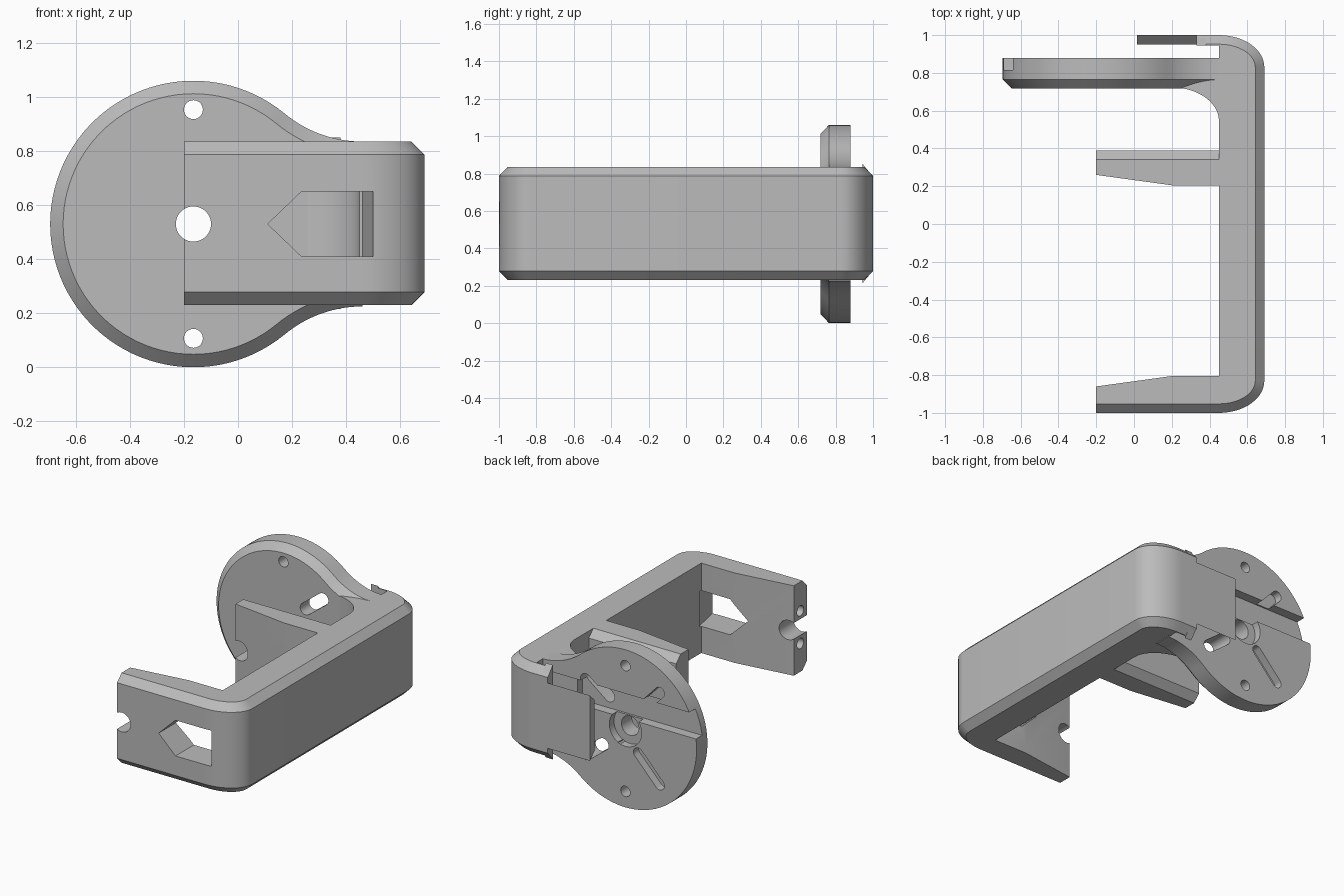
import bpy, bmesh
from math import cos, sin, pi, atan2, radians

if "Cube" in bpy.data.objects:
    bpy.data.objects.remove(bpy.data.objects["Cube"], do_unlink=True)

grey = bpy.data.materials.new("plain grey")
grey.use_nodes = True
grey.diffuse_color = (0.5, 0.5, 0.5, 1)
grey.node_tree.nodes["Principled BSDF"].inputs["Base Color"].default_value = (0.5, 0.5, 0.5, 1)

MID = 0.53           # height of the centre line
AX = -0.165          # pivot axis position
LOW, HIGH = 0.23, 0.835
BEV = 0.048


def loft(name, rings):
    """Closed solid skinned over rings with equal point counts."""
    bm = bmesh.new()
    loops = [[bm.verts.new(p) for p in ring] for ring in rings]
    n = len(loops[0])
    for a, b in zip(loops, loops[1:]):
        for i in range(n):
            j = (i + 1) % n
            bm.faces.new((a[i], a[j], b[j], b[i]))
    bm.faces.new(loops[0])
    bm.faces.new(loops[-1])
    bmesh.ops.recalc_face_normals(bm, faces=bm.faces)
    me = bpy.data.meshes.new(name)
    bm.to_mesh(me)
    bm.free()
    me.materials.append(grey)
    ob = bpy.data.objects.new(name, me)
    bpy.context.collection.objects.link(ob)
    return ob


def along_y(name, outline, y0, y1):
    return loft(name, [[(x, y, z) for x, z in outline] for y in (y0, y1)])


def along_x(name, outline, x0, x1):
    return loft(name, [[(x, y, z) for y, z in outline] for x in (x0, x1)])


def arc(cx, cy, rx, ry, a0, a1, n):
    return [(cx + rx * cos(a0 + (a1 - a0) * i / n), cy + ry * sin(a0 + (a1 - a0) * i / n))
            for i in range(n + 1)]


def circle(cx, cy, r, n=40):
    return arc(cx, cy, r, r, 0, 2 * pi, n)[:-1]


def capsule(p, q, r):
    """Rounded slot outline from p to q."""
    a = atan2(q[1] - p[1], q[0] - p[0])
    return (arc(*q, r, r, a - pi / 2, a + pi / 2, 12)
            + arc(*p, r, r, a + pi / 2, a + 3 * pi / 2, 12))


def carve(target, cutters):
    for c in cutters:
        m = target.modifiers.new("cut", 'BOOLEAN')
        m.operation, m.solver, m.object = 'DIFFERENCE', 'EXACT', c
    bpy.context.view_layer.update()
    mesh = bpy.data.meshes.new_from_object(
        target.evaluated_get(bpy.context.evaluated_depsgraph_get()))
    target.modifiers.clear()
    target.data = mesh
    for c in cutters:
        bpy.data.objects.remove(c, do_unlink=True)


# Frame: spine, front arm, middle arm and disc root in one profile
def frame_outline(d):
    pts = [(-0.2, -1 + d)]
    pts += arc(0.45, -0.83, 0.24 - d, 0.17 - d, -pi / 2, 0, 14)
    pts += arc(0.45, 0.83, 0.24 - d, 0.17 - d, 0, pi / 2, 14)
    pts += [(0.33, 1 - d), (0.33, 0.945), (0.45, 0.945), (0.45, 0.87), (0.2, 0.87)]
    pts += arc(0.2, 0.545, 0.25, 0.178, pi / 2, 0, 12)
    pts += [(0.45, 0.39 - d), (-0.2, 0.39 - d), (-0.2, 0.26), (0.2, 0.205)]
    return pts + [(0.45, 0.205), (0.45, -0.805), (0.2, -0.805), (-0.2, -0.86)]


frame = loft("bracket_frame", [
    [(x, y, z) for x, y in frame_outline(d)]
    for z, d in ((LOW, BEV), (LOW + BEV, 0), (HIGH - BEV, 0), (HIGH, BEV))])


# Arrow windows, axle notches and screw holes in the arms
def window(end):
    return [(0.11, MID), (0.235, MID + 0.12), (end, MID + 0.12),
            (end, MID - 0.12), (0.235, MID - 0.12)]


front_window = loft("front_window_cutter", [
    [(x, y, z) for x, z in window(e)] for y, e in ((-1.05, 0.51), (-0.79, 0.46))])
cutters = [front_window,
           along_y("middle_window_cutter", window(0.449), 0.1, 0.5),
           along_y("front_notch_cutter", circle(AX, MID, 0.065), -1.1, -0.7),
           along_y("middle_notch_cutter", circle(AX, MID, 0.065), 0.1, 0.5)]
for s in (-1, 1):
    cutters.append(along_x("screw_cutter", circle(-0.93, MID + s * 0.11, 0.035, 24), -0.3, 0))
carve(frame, cutters)

# Rear tab with flared edges, and the lip at its root
tab = along_x("rear_tab", [(0.95, 0.36), (1, 0.31), (1, 0.75), (0.95, 0.70)], 0.015, 0.34)
lip = along_x("rear_lip", [(0.945, 0.215), (0.999, 0.28), (0.999, 0.785), (0.945, 0.85)],
              0.33, 0.38)

# Disc with a filleted neck
R, FILLET, NECK = 0.53, 0.45, 0.46
TANGENT = atan2(HIGH + FILLET - MID, NECK - AX)


def disc_outline(d):
    upper = arc(NECK, HIGH + FILLET, FILLET + d, FILLET + d, -pi / 2, TANGENT - pi, 14)
    lower = [(x, 2 * MID - z) for x, z in reversed(upper)]
    rim = arc(AX, MID, R - d, R - d, TANGENT, 2 * pi - TANGENT, 72)
    return upper + rim[1:-1] + lower


disc = loft("pivot_disc", [
    [(x, y, z) for x, z in disc_outline(d)]
    for y, d in ((0.718, BEV), (0.765, 0), (0.88, 0))])

# Disc bores, rear groove and slots
cutters = [along_y("axle_cutter", circle(AX, MID, 0.065), 0.6, 1),
           along_y("counterbore_cutter", circle(AX, MID, 0.12), 0.83, 1),
           along_y("groove_cutter", [(-0.8, 0.6), (0.44, 0.6), (0.44, 0.765), (-0.8, 0.765)],
                   0.815, 1)]
for s in (-1, 1):
    cutters += [
        along_y("pin_cutter", circle(AX, MID + s * 0.423, 0.035, 28), 0.6, 1),
        along_y("shallow_slot_cutter",
                capsule((-0.26, MID + s * 0.14), (-0.42, MID + s * 0.31), 0.035), 0.825, 1),
        along_y("through_slot_cutter",
                capsule((0.0, MID + s * 0.15), (0.13, MID + s * 0.25), 0.04), 0.6, 1)]
carve(disc, cutters)

# Smooth round walls, keep edges crisp
bpy.ops.object.select_all(action='DESELECT')
for ob in (frame, tab, lip, disc):
    ob.select_set(True)
bpy.context.view_layer.objects.active = frame
bpy.ops.object.shade_smooth_by_angle(angle=radians(25))
